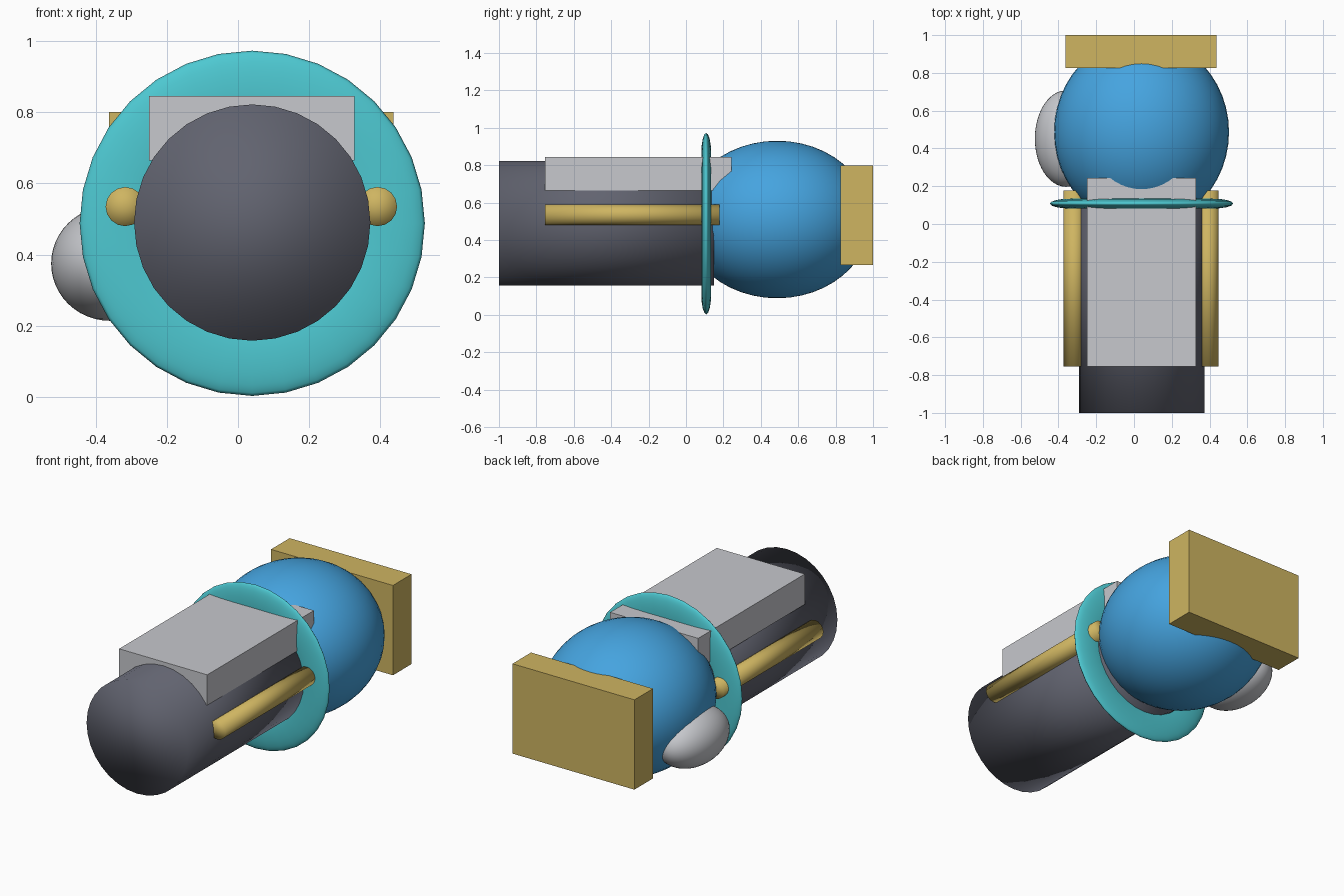
import bpy
import math

if "Cube" in bpy.data.objects:
    bpy.data.objects.remove(bpy.data.objects["Cube"], do_unlink=True)

AXIS_X = 0.04                      # main axis of the body
ALONG_Y = (math.radians(90), 0, 0)  # turns a z cylinder to lie along y


def material(name, rgb):
    m = bpy.data.materials.new(name)
    m.use_nodes = True
    colour = (*rgb, 1)
    m.diffuse_color = colour
    m.node_tree.nodes["Principled BSDF"].inputs["Base Color"].default_value = colour
    return m


slate = material("dark slate", (0.12, 0.125, 0.16))
grey = material("light grey", (0.57, 0.58, 0.61))
gold = material("gold", (0.62, 0.46, 0.12))
blue = material("blue", (0.06, 0.37, 0.74))
cyan = material("turquoise", (0.075, 0.58, 0.64))


def finish(name, mat, smooth=True):
    ob = bpy.context.object
    ob.name = ob.data.name = name
    ob.data.materials.append(mat)
    if smooth:
        bpy.ops.object.shade_smooth()
    return ob


def box(name, lo, hi, mat):
    bpy.ops.mesh.primitive_cube_add(size=1, location=[(a + b) / 2 for a, b in zip(lo, hi)])
    bpy.context.object.scale = [b - a for a, b in zip(lo, hi)]
    return finish(name, mat, smooth=False)


def rod(name, x, z, radius, y0, y1, mat, sides, cap):
    bpy.ops.mesh.primitive_cylinder_add(
        vertices=sides, radius=radius, depth=y1 - y0, end_fill_type=cap,
        location=(x, (y0 + y1) / 2, z), rotation=ALONG_Y)
    return finish(name, mat)


def ellipsoid(name, centre, radii, mat):
    bpy.ops.mesh.primitive_uv_sphere_add(segments=48, ring_count=24, radius=1, location=centre)
    bpy.context.object.scale = radii
    return finish(name, mat)


# Barrel with the block on top
rod("barrel", AXIS_X, 0.49, 0.332, -1, 0.15, slate, 32, 'NGON')
box("top_block", (-0.25, -0.755, 0.665), (0.327, 0.243, 0.845), grey)

# Side rods
for side, x in (("right", -0.317), ("left", 0.392)):
    rod(side + "_rod", x, 0.535, 0.055, -0.755, 0.178, gold, 16, 'TRIFAN')

# Flattened collar ring
bpy.ops.mesh.primitive_torus_add(
    major_segments=32, minor_segments=16, major_radius=0.375, minor_radius=0.11,
    location=(AXIS_X, 0.108, 0.488), rotation=ALONG_Y)
bpy.context.object.scale.z = 0.24
finish("collar_ring", cyan)

# Rear body, side bulge and back plate
ellipsoid("rear_body", (AXIS_X, 0.487, 0.51), (0.463, 0.5, 0.421), blue)
ellipsoid("right_bulge", (-0.36, 0.452, 0.375), (0.165, 0.255, 0.161), grey)
box("back_plate", (-0.362, 0.826, 0.268), (0.437, 1, 0.8), gold)
